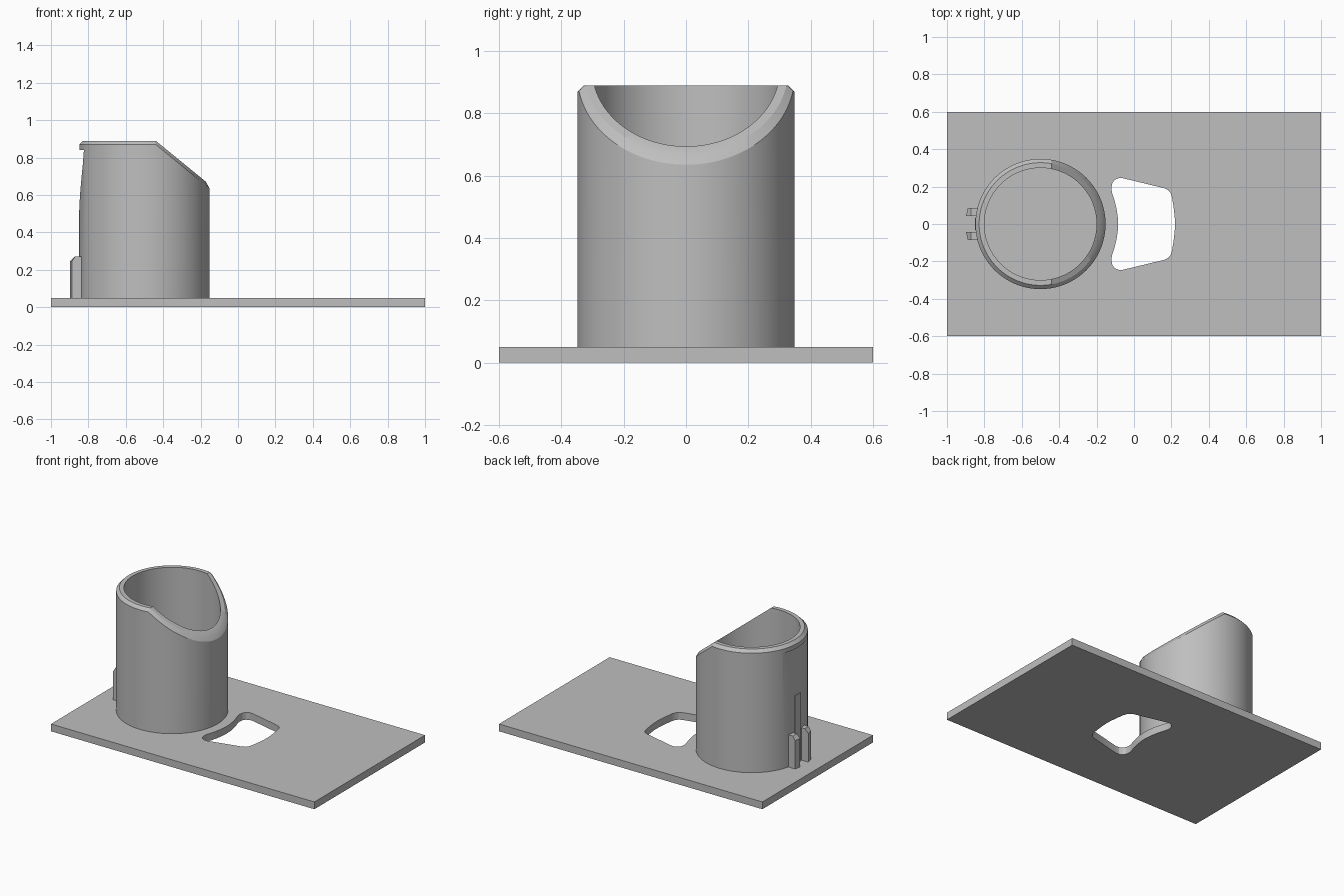
import bpy, bmesh, math

if "Cube" in bpy.data.objects:
    bpy.data.objects.remove(bpy.data.objects["Cube"])

grey = bpy.data.materials.new("matte grey")
grey.diffuse_color = (0.52, 0.52, 0.52, 1)
grey.use_nodes = True
grey.node_tree.nodes["Principled BSDF"].inputs["Base Color"].default_value = grey.diffuse_color

CX, R, R_TOP, R_IN = -0.5, 0.348, 0.328, 0.30   # cup centre and radii
BASE, TOP = 0.05, 0.89                          # plate top and rim height
CUT_X, SLOPE = -0.44, 0.816                     # where the rim starts to slope


def finish(name, bm):
    bmesh.ops.recalc_face_normals(bm, faces=bm.faces)
    me = bpy.data.meshes.new(name)
    bm.to_mesh(me)
    bm.free()
    me.materials.append(grey)
    ob = bpy.data.objects.new(name, me)
    bpy.context.collection.objects.link(ob)
    return ob


def prism(name, outline, place, a, b):
    """Extrude a 2D outline from a to b; place(u, v, w) gives the 3D point."""
    bm = bmesh.new()
    lo = [bm.verts.new(place(u, v, a)) for u, v in outline]
    hi = [bm.verts.new(place(u, v, b)) for u, v in outline]
    bm.faces.new(lo)
    bm.faces.new(hi)
    n = len(outline)
    for i in range(n):
        j = (i + 1) % n
        bm.faces.new((lo[i], lo[j], hi[j], hi[i]))
    return finish(name, bm)


def activate(ob):
    bpy.ops.object.select_all(action='DESELECT')
    ob.select_set(True)
    bpy.context.view_layer.objects.active = ob


def cut(ob, cutter):
    mod = ob.modifiers.new("cut", 'BOOLEAN')
    mod.operation, mod.solver, mod.object = 'DIFFERENCE', 'EXACT', cutter
    activate(ob)
    bpy.ops.object.modifier_apply(modifier=mod.name)
    bpy.data.objects.remove(cutter)


def smooth(ob):
    activate(ob)
    bpy.ops.object.shade_smooth_by_angle(angle=math.radians(25))


def xy(u, v, w):
    return (u, v, w)


def xz(u, v, w):
    return (u, w, v)


# Base plate with a curved, flared opening
plate = prism("base_plate", [(-1, -0.6), (1, -0.6), (1, 0.6), (-1, 0.6)], xy, 0, BASE)
half = [(-0.085, 0.0), (-0.087, 0.04), (-0.094, 0.085), (-0.105, 0.13), (-0.117, 0.165),
        (-0.121, 0.19), (-0.117, 0.216), (-0.104, 0.235), (-0.083, 0.245), (-0.06, 0.245),
        (0.16, 0.192), (0.182, 0.182), (0.196, 0.165), (0.204, 0.14), (0.213, 0.08),
        (0.218, 0.03), (0.219, 0.0)]
hole = half + [(x, -y) for x, y in half[-2:0:-1]]
cut(plate, prism("hole_cutter", hole, xy, -0.1, 0.2))
smooth(plate)

# Cup: concentric rings, with the rim crease placed exactly on each ring
N_FRONT, N_BACK = 56, 64


def ring_angles(r):
    a = math.acos((CUT_X - CX) / r)
    front = [-a + 2 * a * i / N_FRONT for i in range(N_FRONT)]
    back = [a + 2 * (math.pi - a) * i / N_BACK for i in range(N_BACK)]
    return front + back


def rim(x):
    return TOP - max(0, x - CUT_X) * SLOPE


bm = bmesh.new()
rings = []
for r, level in ((R, None), (R, 0.02), (R_TOP, 0), (R_IN, 0), (R_IN, None)):
    ring = []
    for a in ring_angles(r):
        x, y = CX + r * math.cos(a), r * math.sin(a)
        z = BASE if level is None else rim(x) - level
        ring.append(bm.verts.new((x, y, z)))
    rings.append(ring)
count = N_FRONT + N_BACK
for k in range(len(rings)):
    p, q = rings[k], rings[(k + 1) % len(rings)]
    for i in range(count):
        j = (i + 1) % count
        bm.faces.new((p[i], p[j], q[j], q[i]))
cup = finish("cup", bm)

# Tapered relief under the rear lip
relief = [(-0.824, 0.84), (-0.829, 0.77), (-0.837, 0.69), (-0.844, 0.61),
          (-0.849, 0.53), (-1.0, 0.53), (-1.0, 0.84)]
cut(cup, prism("relief_cutter", relief, xz, -0.3, 0.3))
smooth(cup)

# Rear strip and the two chamfered prongs beside it
prism("rear_strip", [(-0.851, BASE), (-0.835, BASE), (-0.835, 0.52), (-0.851, 0.52)],
      xz, -0.033, 0.033)
side = [(-0.898, BASE), (-0.835, BASE), (-0.835, 0.272), (-0.872, 0.272), (-0.898, 0.245)]
for name, s in (("left_prong", 1), ("right_prong", -1)):
    prong = prism(name, side, xz, s * 0.044, s * 0.086)
    for v in prong.data.vertices:
        if abs(v.co.y) > 0.06 and v.co.x < -0.89:
            v.co.x += 0.01
